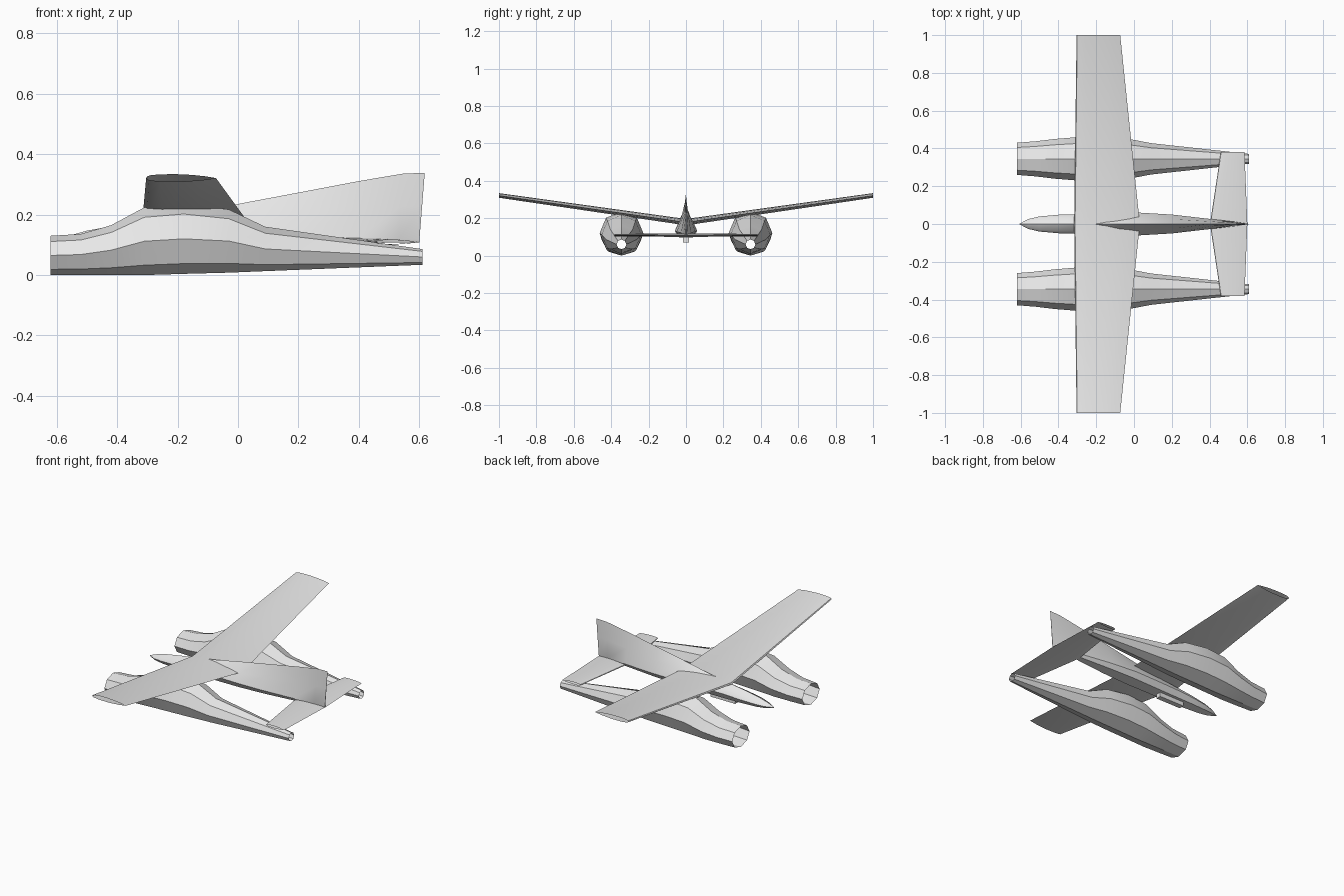
import bpy, bmesh, math

cube = bpy.data.objects.get("Cube")
if cube:
    bpy.data.objects.remove(cube, do_unlink=True)

grey = bpy.data.materials.new("light grey")
grey.diffuse_color = (0.8, 0.8, 0.8, 1)
grey.use_nodes = True
grey.node_tree.nodes["Principled BSDF"].inputs["Base Color"].default_value = (0.8, 0.8, 0.8, 1)


def loft(name, rings, caps=False, angle=30):
    """Skin a closed tube through rings of equal point count."""
    bm = bmesh.new()
    vs = [[bm.verts.new(p) for p in ring] for ring in rings]
    n = len(vs[0])
    for a, b in zip(vs, vs[1:]):
        for i in range(n):
            j = (i + 1) % n
            bm.faces.new((a[i], a[j], b[j], b[i]))
    if caps:
        bm.faces.new(vs[0][::-1])
        bm.faces.new(vs[-1])
    bmesh.ops.remove_doubles(bm, verts=bm.verts, dist=0.0002)
    bmesh.ops.recalc_face_normals(bm, faces=bm.faces)
    me = bpy.data.meshes.new(name)
    bm.to_mesh(me)
    bm.free()
    me.materials.append(grey)
    ob = bpy.data.objects.new(name, me)
    bpy.context.collection.objects.link(ob)
    bpy.ops.object.select_all(action='DESELECT')
    ob.select_set(True)
    bpy.context.view_layer.objects.active = ob
    bpy.ops.object.shade_smooth_by_angle(angle=math.radians(angle))
    return ob


# Engine nacelles: open eight-sided tubes (x, half width, bottom, top)
NACELLE = [(-0.62, 0.085, 0.0, 0.13), (-0.52, 0.093, 0.0, 0.136),
           (-0.42, 0.105, 0.0, 0.165), (-0.31, 0.114, 0.0, 0.224),
           (-0.18, 0.117, 0.004, 0.236), (-0.03, 0.106, 0.008, 0.217),
           (0.09, 0.083, 0.013, 0.16), (0.61, 0.026, 0.034, 0.086)]
for side, label in ((1, "back"), (-1, "front")):
    rings = []
    for x, w, zb, zt in NACELLE:
        c, r = (zb + zt) / 2, (zt - zb) / 2
        rings.append([(x, side * 0.345 + w * math.sin(k * math.pi / 4),
                       c + r * math.cos(k * math.pi / 4)) for k in range(8)])
    loft("nacelle_" + label, rings)

# Lens-shaped section: (chord fraction, height as a share of half thickness)
FOIL = [(0, 0), (0.015, 0.45), (0.07, 0.75), (0.2, 0.95), (0.42, 1), (0.65, 0.82),
        (0.85, 0.45), (1, 0), (0.8, -0.5), (0.5, -0.9), (0.2, -0.85), (0.04, -0.5)]


def wing(name, stations):
    """Open-ended wing mirrored about y = 0; stations (y, lead, trail, z, thickness)."""
    full = [(-y, *s) for y, *s in reversed(stations) if y > 0] + stations
    return loft(name, [[(a + (b - a) * u, y, z + t / 2 * v) for u, v in FOIL]
                       for y, a, b, z, t in full], angle=40)


wing("main_wing", [(0, -0.317, 0.031, 0.178, 0.036), (1, -0.304, -0.073, 0.321, 0.026)])
wing("tailplane", [(0, 0.402, 0.60, 0.109, 0.02), (0.382, 0.46, 0.585, 0.109, 0.014)])

# Fuselage growing into the wedge-shaped fin:
# (x, half width, bottom, widest level, top, shoulder fullness)
BODY = [(-0.605, 0.002, 0.107, 0.11, 0.113, 0.75), (-0.56, 0.026, 0.1, 0.113, 0.13, 0.75),
        (-0.5, 0.04, 0.097, 0.118, 0.147, 0.75), (-0.4, 0.049, 0.096, 0.124, 0.165, 0.75),
        (-0.3, 0.052, 0.096, 0.13, 0.18, 0.75), (-0.15, 0.056, 0.097, 0.132, 0.205, 0.7),
        (0.03, 0.06, 0.099, 0.132, 0.241, 0.6), (0.2, 0.05, 0.101, 0.128, 0.273, 0.52),
        (0.4, 0.027, 0.105, 0.122, 0.311, 0.5)]
rings = []
for x, w, zb, zm, zt, f in BODY:
    half = [(w * f, (zm + zt) / 2), (w, zm), (w * 0.65, zb)]
    rings.append([(x, 0, zt)] + [(x, y, z) for y, z in half]
                 + [(x, -y, z) for y, z in half[::-1]])
# Raked fin ends: x slants with height
for x0, w, top in ((0.53, 0.012, 0.336), (0.6, 0.0015, 0.338)):
    half = [(w * 0.5, (0.118 + top) / 2), (w, 0.118), (w * 0.65, 0.108)]
    pts = [(0, top)] + half + [(-y, z) for y, z in half[::-1]]
    rings.append([(x0 + 0.018 * (z - 0.11) / 0.228, y, z) for y, z in pts])
loft("fuselage_and_fin", rings, caps=True)

# Small block under the belly
loft("belly_block", [[(x, -0.016, 0.07), (x, 0.016, 0.07), (x, 0.016, 0.115), (x, -0.016, 0.115)]
                     for x in (-0.35, -0.18)], caps=True)
